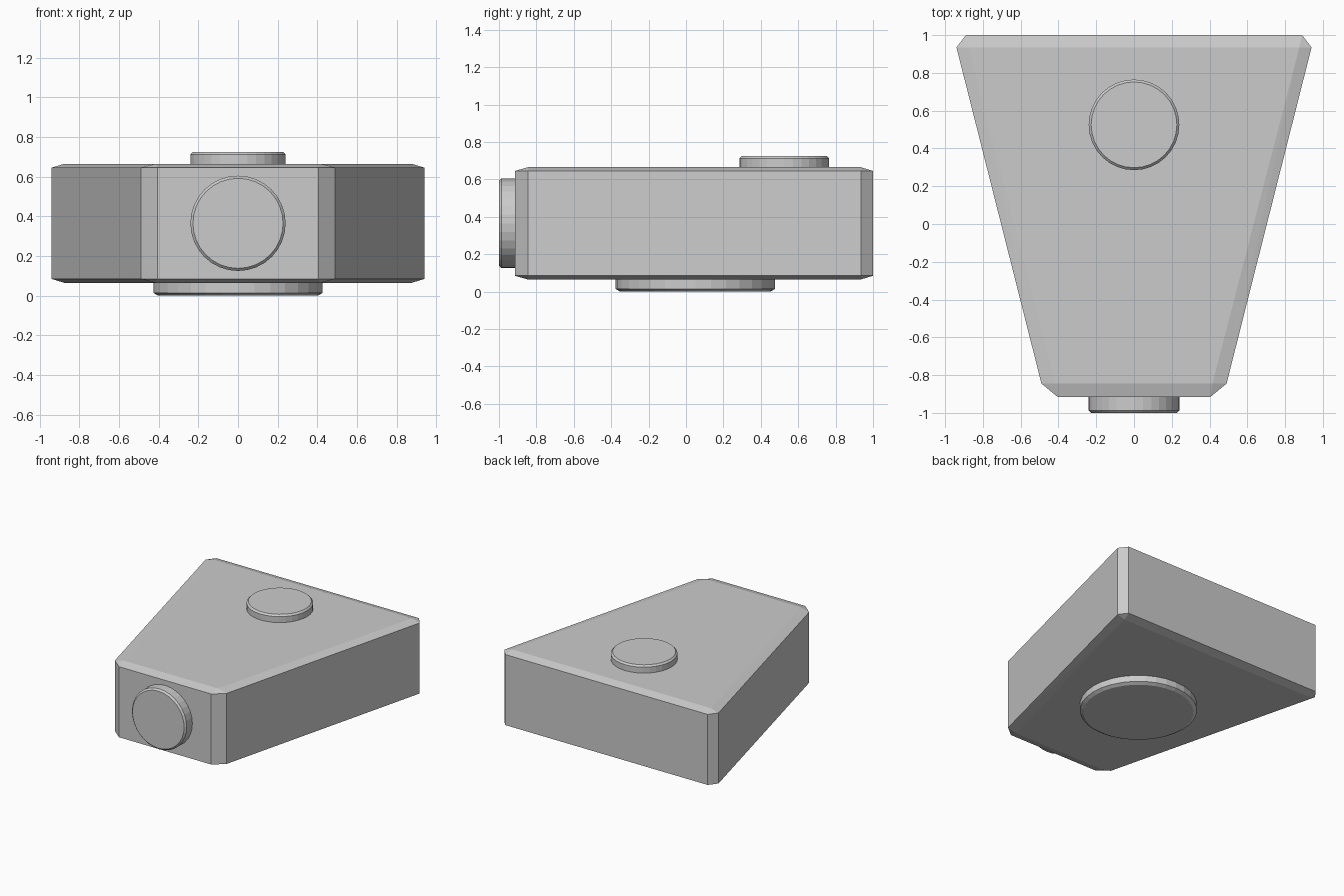
import bpy, bmesh, math
from mathutils import Matrix

if "Cube" in bpy.data.objects:
    bpy.data.objects.remove(bpy.data.objects["Cube"])


def finish(name, bm):
    bmesh.ops.recalc_face_normals(bm, faces=bm.faces)
    mesh = bpy.data.meshes.new(name)
    bm.to_mesh(mesh)
    bm.free()
    obj = bpy.data.objects.new(name, mesh)
    bpy.context.collection.objects.link(obj)
    return obj


# Tapered block: chamfered outline, closed by smaller top and bottom faces
def block(name, outline, cap, z_levels):
    z0, z1, z2, z3 = z_levels
    bm = bmesh.new()
    for pts, heights in ((outline, (z1, z2)), (cap, (z0, z3))):
        for x, y in pts:
            for z in heights:
                for s in (-1, 1):
                    bm.verts.new((s * x, y, z))
    bmesh.ops.convex_hull(bm, input=bm.verts)
    bmesh.ops.dissolve_limit(bm, angle_limit=math.radians(2),
                             verts=bm.verts, edges=bm.edges)
    return finish(name, bm)


# Round disc with a chamfered outer rim, pointing along local +z
def disc(name, radius, height, rim_in, rim_h, matrix, sides=32):
    bm = bmesh.new()
    rings = []
    for r, z in ((radius, 0), (radius, height - rim_h), (radius - rim_in, height)):
        rings.append([bm.verts.new((r * math.cos(2 * math.pi * i / sides),
                                    r * math.sin(2 * math.pi * i / sides), z))
                      for i in range(sides)])
    for a, b in zip(rings, rings[1:]):
        for i in range(sides):
            j = (i + 1) % sides
            bm.faces.new((a[i], a[j], b[j], b[i]))
    bm.faces.new(rings[0])
    bm.faces.new(rings[-1])
    bm.transform(matrix)
    return finish(name, bm)


block("wedge_body",
      outline=[(0.89, 1.0), (0.94, 0.935), (0.49, -0.845), (0.405, -0.915)],
      cap=[(0.875, 0.935), (0.415, -0.845)],
      z_levels=(0.065, 0.085, 0.645, 0.665))

T, R = Matrix.Translation, Matrix.Rotation
# Small studs on top and front, wide foot underneath
disc("top_button", 0.24, 0.06, 0.013, 0.013, T((0, 0.525, 0.665)))
disc("front_button", 0.24, 0.085, 0.013, 0.013,
     T((0, -0.915, 0.365)) @ R(math.pi / 2, 4, 'X'))
disc("bottom_foot", 0.427, 0.065, 0.025, 0.015,
     T((0, 0.05, 0.065)) @ R(math.pi, 4, 'X'))
